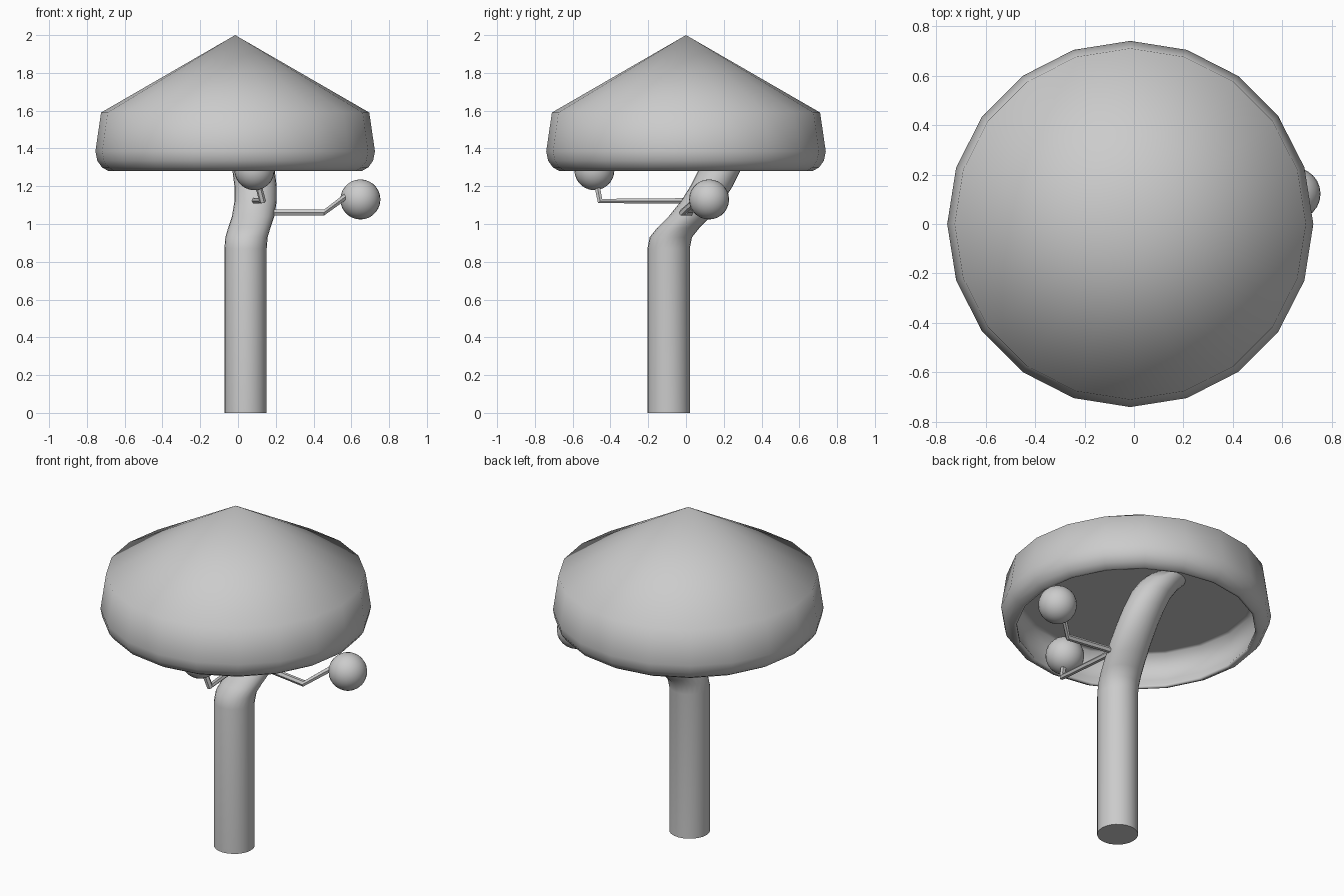
import bpy, bmesh, math
from mathutils import Vector

if "Cube" in bpy.data.objects:
    bpy.data.objects.remove(bpy.data.objects["Cube"])


def smooth(obj, angle):
    bpy.ops.object.select_all(action='DESELECT')
    obj.select_set(True)
    bpy.context.view_layer.objects.active = obj
    bpy.ops.object.shade_smooth_by_angle(angle=math.radians(angle))


def finish(name, bm, angle, location=(0, 0, 0)):
    bmesh.ops.recalc_face_normals(bm, faces=bm.faces)
    me = bpy.data.meshes.new(name)
    bm.to_mesh(me)
    bm.free()
    obj = bpy.data.objects.new(name, me)
    obj.location = location
    bpy.context.collection.objects.link(obj)
    smooth(obj, angle)


def lathe(name, profile, sides, centre):
    bm = bmesh.new()
    vs = [bm.verts.new((r, 0, z)) for r, z in profile]
    es = [bm.edges.new(p) for p in zip(vs, vs[1:])]
    bmesh.ops.spin(bm, geom=vs + es, cent=(0, 0, 0), axis=(0, 0, 1),
                   angle=math.tau, steps=sides, use_merge=True)
    bmesh.ops.remove_doubles(bm, verts=bm.verts, dist=1e-4)
    finish(name, bm, 100, centre)


def sweep(name, path, radius, sides, axes, angle):
    """Sweep a round section along a path; axes gives the section plane at each point."""
    bm = bmesh.new()
    rings = []
    for p, (u, v) in zip(path, axes):
        rings.append([bm.verts.new(Vector(p) + radius * (
            Vector(u) * math.cos(math.tau * i / sides) +
            Vector(v) * math.sin(math.tau * i / sides))) for i in range(sides)])
    for a, b in zip(rings, rings[1:]):
        for i in range(sides):
            j = (i + 1) % sides
            bm.faces.new((a[i], a[j], b[j], b[i]))
    bm.faces.new(rings[0])
    bm.faces.new(rings[-1])
    finish(name, bm, angle)


X, Y, Z = (1, 0, 0), (0, 1, 0), (0, 0, 1)

# Mushroom cap with rounded rim, thin lip and hollow underside
lathe("cap", [(0, 2.0), (0.71, 1.59), (0.74, 1.385), (0.73, 1.335), (0.705, 1.30),
              (0.67, 1.28), (0.655, 1.28), (0.655, 1.295), (0.68, 1.34), (0.69, 1.39),
              (0.675, 1.5), (0.64, 1.5), (0, 1.5)],
      20, (-0.015, 0, 0))

# Bent stem, its round sections kept level, running into the cap
stem = [(0.04, -0.092, 0), (0.04, -0.092, 0.87), (0.045, -0.08, 0.93),
        (0.06, -0.04, 0.98), (0.08, 0.02, 1.04), (0.093, 0.085, 1.12),
        (0.093, 0.135, 1.2), (0.083, 0.175, 1.28), (0.055, 0.205, 1.37),
        (0.01, 0.215, 1.44), (-0.045, 0.21, 1.5)]
sweep("stem", stem, 0.112, 24, [(X, Y)] * len(stem), 60)

# Elbowed twigs, each ending in a ball: path, section planes, ball centre
slant = (Vector(Z) - Vector(X)).normalized()
twigs = {
    "side": ([(0.13, 0.03, 1.06), (0.455, -0.02, 1.06), (0.59, 0.09, 1.16)],
             [(Y, Z), (Y, Z), (Y, slant)], (0.648, 0.122, 1.13)),
    "front": ([(0.08, 0.09, 1.122), (0.13, -0.455, 1.122), (0.095, -0.48, 1.25)],
              [(X, Z), (X, (Vector(Y) + Vector(Z)).normalized()), (X, Y)],
              (0.087, -0.485, 1.285)),
}
for side, (path, axes, centre) in twigs.items():
    sweep(side + "_twig", path, 0.018, 6, axes, 20)
    bpy.ops.mesh.primitive_uv_sphere_add(segments=24, ring_count=14, radius=0.106,
                                         location=centre)
    ball = bpy.context.object
    ball.name = side + "_ball"
    smooth(ball, 60)
